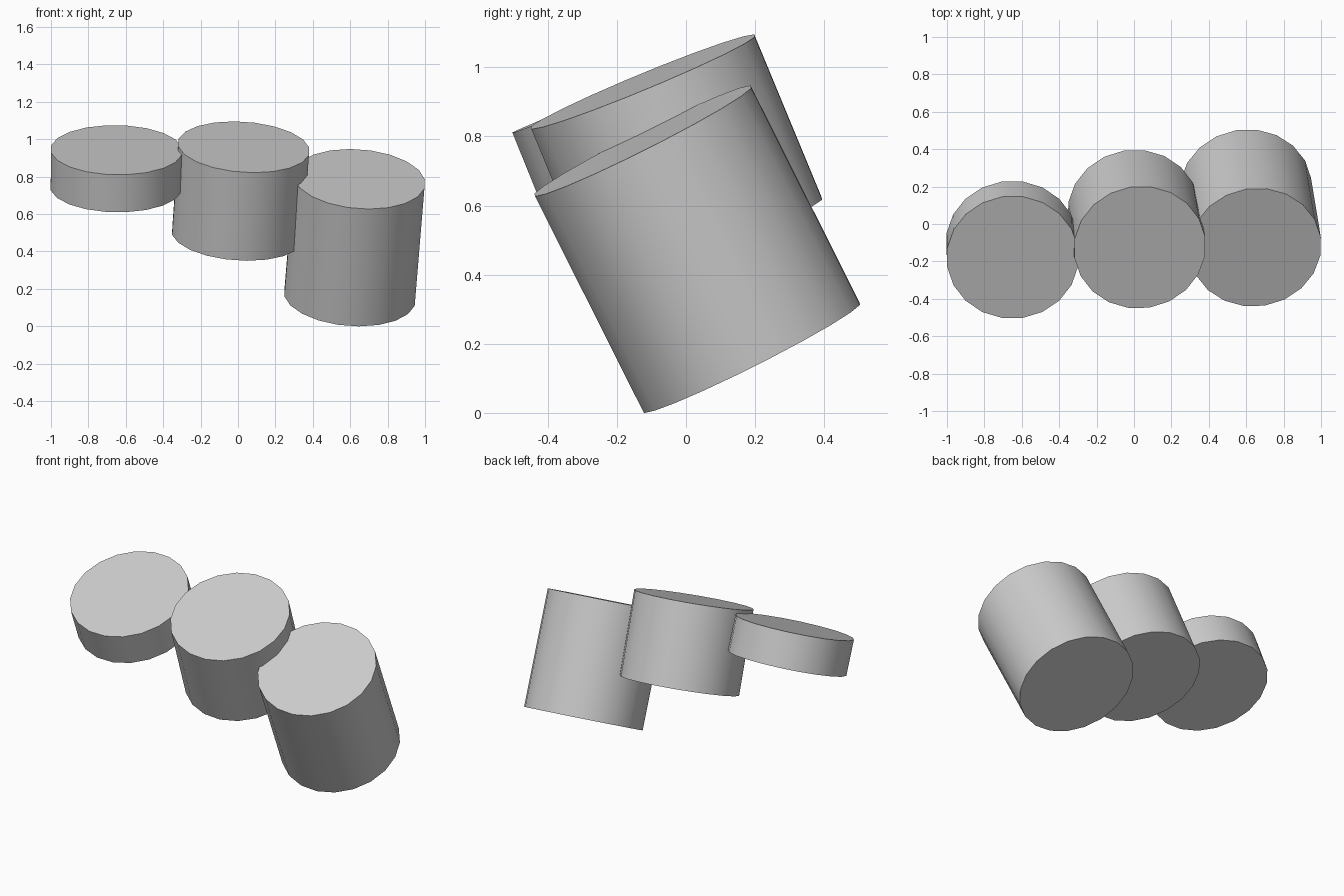
import bpy
import math
from mathutils import Vector, Matrix

if "Cube" in bpy.data.objects:
    bpy.data.objects.remove(bpy.data.objects["Cube"], do_unlink=True)

SIDES = 20
RADIUS = 0.354

# Plain grey shared by all three drums
grey = bpy.data.materials.new("grey")
grey.use_nodes = True
colour = (0.6, 0.6, 0.6, 1)
grey.diffuse_color = colour
grey.node_tree.nodes["Principled BSDF"].inputs["Base Color"].default_value = colour


def drum(name, bottom, top, roll=0):
    """Capped cylinder running from the bottom centre to the top centre."""
    bottom, top = Vector(bottom), Vector(top)
    axis = top - bottom
    bpy.ops.mesh.primitive_cylinder_add(vertices=SIDES, radius=RADIUS, depth=axis.length)
    obj = bpy.context.object
    obj.name = name
    turn = Vector((0, 0, 1)).rotation_difference(axis).to_matrix().to_4x4()
    spin = Matrix.Rotation(math.pi / SIDES + roll, 4, "Z")
    obj.matrix_world = Matrix.Translation((bottom + top) / 2) @ turn @ spin
    obj.data.materials.append(grey)
    bpy.ops.object.shade_smooth_by_angle(angle=math.radians(30))
    return obj


# Short, middle and tall drums, each leaning toward the front
drum("short_drum", (-0.652, -0.097, 0.742), (-0.649, -0.178, 0.942))
drum("middle_drum", (-0.003, 0.07, 0.487), (0.031, -0.125, 0.958))
drum("tall_drum", (0.597, 0.19, 0.16), (0.649, -0.125, 0.787))
